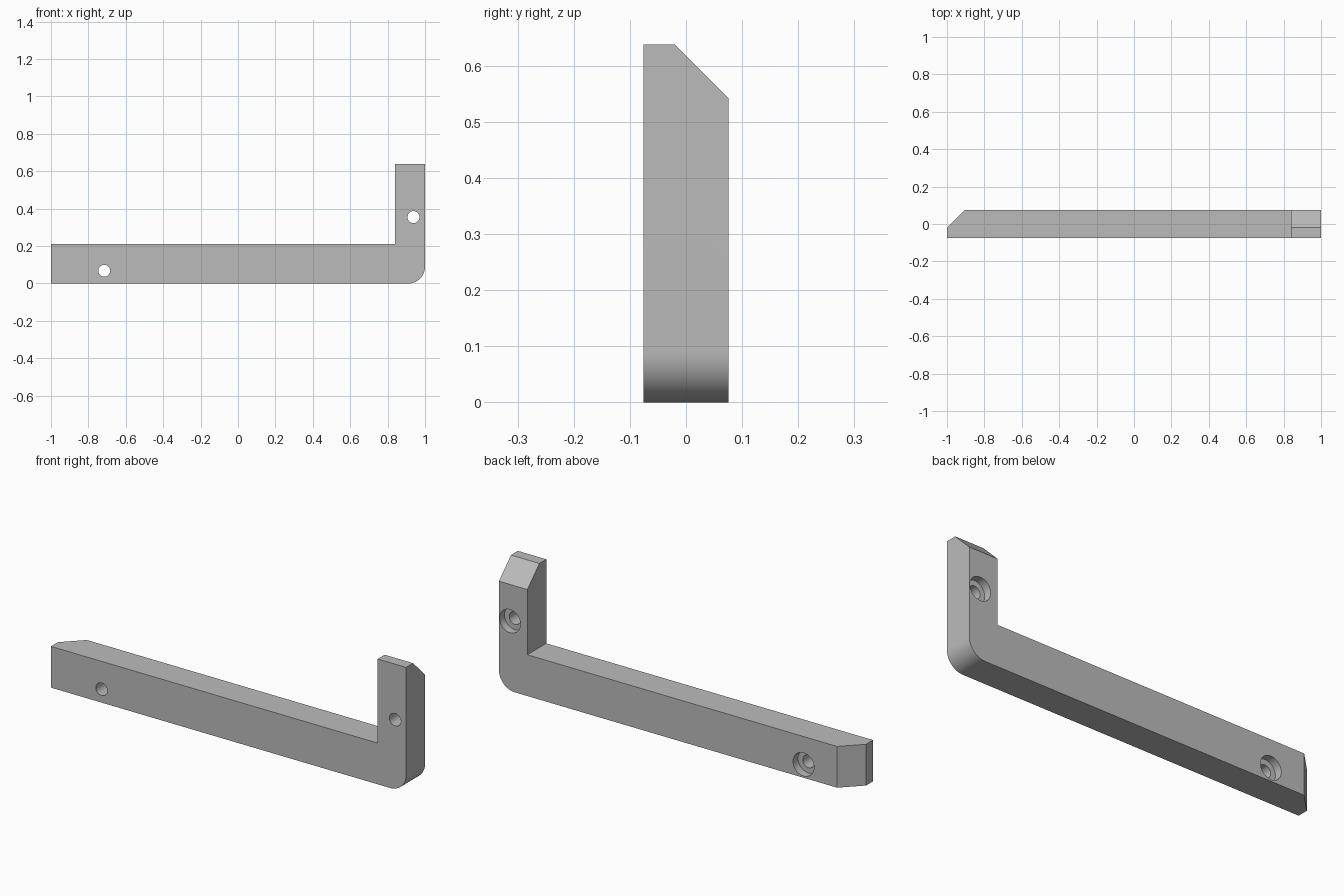
import bpy, bmesh, math
from mathutils import Matrix, Vector

cube = bpy.data.objects.get("Cube")
if cube:
    bpy.data.objects.remove(cube, do_unlink=True)

HALF_Y, HEIGHT, BAR_TOP, ARM_X = 0.076, 0.638, 0.21, 0.84
RADIUS, BEVEL = 0.09, 0.096

grey = bpy.data.materials.new("plain grey")
grey.use_nodes = True
colour = (0.5, 0.5, 0.5, 1)
grey.diffuse_color = colour
grey.node_tree.nodes["Principled BSDF"].inputs["Base Color"].default_value = colour


def new_object(name, bm):
    bmesh.ops.recalc_face_normals(bm, faces=bm.faces)
    mesh = bpy.data.meshes.new(name)
    bm.to_mesh(mesh)
    bm.free()
    mesh.materials.append(grey)
    obj = bpy.data.objects.new(name, mesh)
    bpy.context.collection.objects.link(obj)
    return obj


# L-shaped bracket profile with a rounded outer corner, extruded front to back
profile = [(-1, BAR_TOP), (-1, 0)]
for i in range(17):
    a = -math.pi / 2 * (1 - i / 16)
    profile.append((1 - RADIUS + RADIUS * math.cos(a), RADIUS + RADIUS * math.sin(a)))
profile += [(1, HEIGHT), (ARM_X, HEIGHT), (ARM_X, BAR_TOP)]

bm = bmesh.new()
face = bm.faces.new([bm.verts.new((x, -HALF_Y, z)) for x, z in profile])
ext = bmesh.ops.extrude_face_region(bm, geom=[face])
verts = [v for v in ext["geom"] if isinstance(v, bmesh.types.BMVert)]
bmesh.ops.translate(bm, verts=verts, vec=(0, 2 * HALF_Y, 0))

# Sloped back edges at both ends: slide the back vertices, then add the bevel break
for axis, edge, sign in ((0, -1, -1), (2, HEIGHT, 1)):
    normal = Vector((0, 1, 0))
    normal[axis] = sign
    point = Vector((0, HALF_Y, 0))
    point[axis] = edge - sign * BEVEL
    cut = bmesh.ops.bisect_plane(bm, geom=bm.verts[:] + bm.edges[:] + bm.faces[:],
                                 plane_co=point, plane_no=normal, clear_outer=True)
    rim = [e for e in cut["geom_cut"] if isinstance(e, bmesh.types.BMEdge)]
    bmesh.ops.contextual_create(bm, geom=rim)
bracket = new_object("bracket", bm)


# Screw holes with a wide recess on the back
def drill(name, x, z, radius, y0, y1):
    bm = bmesh.new()
    place = Matrix.Translation((x, (y0 + y1) / 2, z)) @ Matrix.Rotation(math.pi / 2, 4, "X")
    bmesh.ops.create_cone(bm, cap_ends=True, segments=48, radius1=radius, radius2=radius,
                          depth=y1 - y0, matrix=place)
    cutter = new_object(name, bm)
    cutter.hide_render = True
    mod = bracket.modifiers.new(name, "BOOLEAN")
    mod.operation = "DIFFERENCE"
    mod.solver = "EXACT"
    mod.object = cutter
    bpy.context.view_layer.objects.active = bracket
    bpy.ops.object.modifier_apply(modifier=name)
    bpy.data.objects.remove(cutter, do_unlink=True)


for label, x, z in (("bar", -0.715, 0.068), ("arm", 0.938, 0.355)):
    drill(label + "_screw_hole", x, z, 0.032, -0.2, 0.2)
    drill(label + "_screw_recess", x, z, 0.059, HALF_Y - 0.04, 0.2)

bpy.ops.object.select_all(action="DESELECT")
bracket.select_set(True)
bpy.context.view_layer.objects.active = bracket
bpy.ops.object.shade_smooth_by_angle(angle=math.radians(30))
